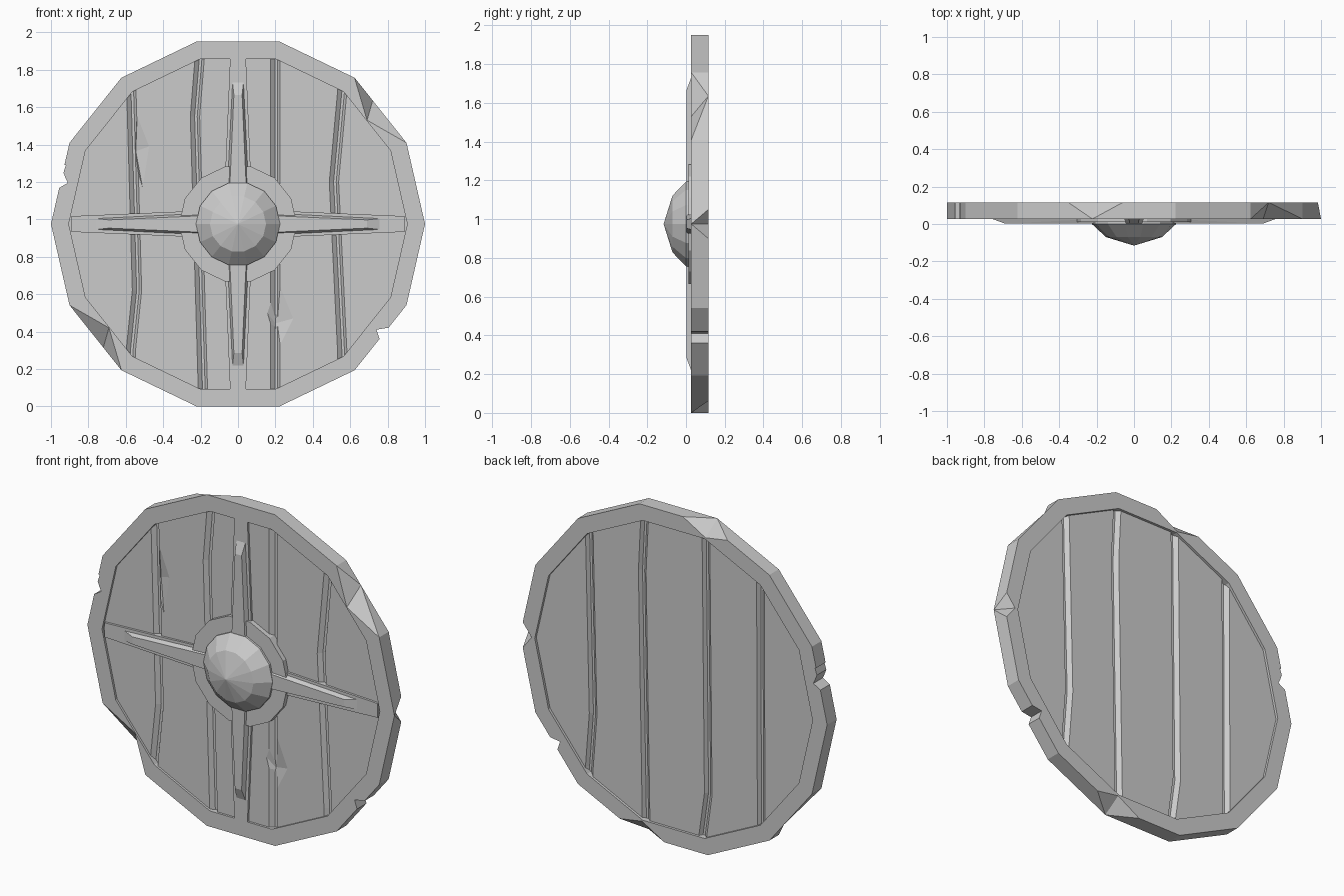
import bpy, bmesh, math
from mathutils import Vector

if "Cube" in bpy.data.objects:
    bpy.data.objects.remove(bpy.data.objects["Cube"])

CZ, N = 0.975, 14
FRONT, BACK = 0.027, 0.115


def finish(name, bm):
    bmesh.ops.recalc_face_normals(bm, faces=bm.faces)
    me = bpy.data.meshes.new(name)
    bm.to_mesh(me)
    bm.free()
    ob = bpy.data.objects.new(name, me)
    bpy.context.collection.objects.link(ob)
    return ob


def hull(name, pts):
    bm = bmesh.new()
    for p in pts:
        bm.verts.new(p)
    bmesh.ops.convex_hull(bm, input=bm.verts)
    return finish(name, bm)


def loft(name, rings, wrap=False):
    """Skin a list of closed loops; cap the ends unless wrapped."""
    bm = bmesh.new()
    vs = [[bm.verts.new(p) for p in r] for r in rings]
    n = len(vs[0])
    pairs = list(zip(vs, vs[1:])) + ([(vs[-1], vs[0])] if wrap else [])
    for a, b in pairs:
        for i in range(n):
            j = (i + 1) % n
            bm.faces.new((a[i], a[j], b[j], b[i]))
    if not wrap:
        bm.faces.new(vs[0])
        bm.faces.new(vs[-1])
    return finish(name, bm)


def loop(r, y):
    return [(r * math.cos(2 * math.pi * i / N), y, CZ + r * math.sin(2 * math.pi * i / N))
            for i in range(N)]


def boolean(ob, cutter, op='DIFFERENCE'):
    m = ob.modifiers.new("cut", 'BOOLEAN')
    m.operation, m.object, m.solver = op, cutter, 'EXACT'
    bpy.context.view_layer.objects.active = ob
    bpy.ops.object.modifier_apply(modifier=m.name)
    bpy.data.objects.remove(cutter)


def chip(ob, inner, valley, p, q):
    """Cut a two-faced chip whose crease runs from inner to valley."""
    i, a, p, q = map(Vector, (inner, valley, p, q))
    mid, out = (i + a) / 2, (p + q) / 2
    pts = [i + (i - a) * .3, a + (a - i) * .3, p + (p - mid) * .3,
           q + (q - mid) * .3, out + (out - mid) * 4]
    boolean(ob, hull("cutter", pts))


def turned(p):
    return (-p[0], p[1], 2 * CZ - p[2])


# Rim
rim = loft("rim", [loop(1, FRONT), loop(1, BACK), loop(.905, BACK), loop(.905, FRONT)], True)

# Broken rim edges: one big front chip and one back chip, each repeated half a turn away
front_chip = [(.69, FRONT, 1.53), (.72, BACK, 1.635), (.623, FRONT, 1.757), (.901, FRONT, 1.409)]
back_chip = [(-.207, BACK, 1.865), (-.2225, FRONT, 1.95), (-.06, BACK, 1.95), (-.35, BACK, 1.888)]
for c in (front_chip, back_chip):
    chip(rim, *c)
    chip(rim, *[turned(p) for p in c])
chip(rim, (.925, BACK, CZ), (1, FRONT, CZ), (.983, BACK, 1.05), (.983, BACK, .90))

# Notches through the rim
for prof in ([(-.92, 1.29), (-.933, 1.25), (-.922, 1.22), (-.91, 1.195), (-.956, 1.168), (-1.05, 1.12), (-1.05, 1.29)],
             [(.92, .425), (.80, .42), (.74, .41), (.757, .36), (.80, .25)]):
    boolean(rim, loft("cutter", [[(x, y, z) for x, z in prof] for y in (-.1, .3)]))


# Plank panel with bent grooves, given as (z, x) paths
def at(path, z):
    if z <= path[0][0]:
        return path[0][1]
    for (z0, x0), (z1, x1) in zip(path, path[1:]):
        if z <= z1:
            return x0 + (x1 - x0) * (z - z0) / (z1 - z0)
    return path[-1][1]


front_grooves = [[(.3, -.573), (.62, -.54), (1.68, -.57)], [(.1, -.188), (1.55, -.23), (1.86, -.205)],
                 [(.1, .2), (1.86, .2)], [(.3, .557), (1.2, .513), (1.68, .557)]]
back_grooves = [[(.3, -.56), (1.68, -.555)], [(.1, -.18), (.35, -.215), (1.86, -.2)],
                [(.1, .19), (1.55, .215), (1.86, .2)], [(.3, .56), (.62, .535), (1.68, .56)]]


def section(z):
    pts = [(-1, .04)]
    for g in front_grooves:
        x = at(g, z)
        pts += [(x - .025, .04), (x - .002, .06), (x + .012, .06), (x + .025, .04)]
    pts += [(1, .04), (1, .10)]
    for g in reversed(back_grooves):
        x = at(g, z)
        pts += [(x + .025, .10), (x + .012, .08), (x - .002, .08), (x - .025, .10)]
    return [(x, y, z) for x, y in pts + [(-1, .10)]]


planks = loft("planks", [section(z) for z in (-.1, .1, .3, .35, .62, 1.2, 1.55, 1.68, 1.86, 2.05)])
boolean(planks, loft("cutter", [loop(.907, -.1), loop(.907, .3)]), 'INTERSECT')
chip(planks, (-.475, .04, 1.39), (-.53, .06, 1.37), (-.53, .04, 1.53), (-.505, .04, 1.2))
chip(planks, (.295, .04, .47), (.222, .06, .45), (.225, .04, .64), (.225, .04, .33))


# Cross bands and raised spikes, four of each around the centre
def spun(pts, k):
    c, s = [(1, 0), (0, 1), (-1, 0), (0, -1)][k]
    return [(r * c - w * s, y, CZ + r * s + w * c) for r, w, y in pts]


for k in range(4):
    band = [(r, s * w, y) for r, w in ((.25, .069), (.89, .042)) for s in (1, -1) for y in (FRONT, .062)]
    hull("cross_band", spun(band, k))
    spike = [(r, s * w, y) for r, w, y in ((.15, .06, .03), (.15, .046, .002), (.765, .03, .03), (.69, .022, .002))
             for s in (1, -1)]
    hull("spike", spun(spike, k))

# Boss plate and faceted dome
loft("boss_plate", [loop(.315, .062), loop(.315, .012)])
loft("boss", [loop(.225, .03), loop(.225, .0), loop(.15, -.07), loop(.002, -.115)])
